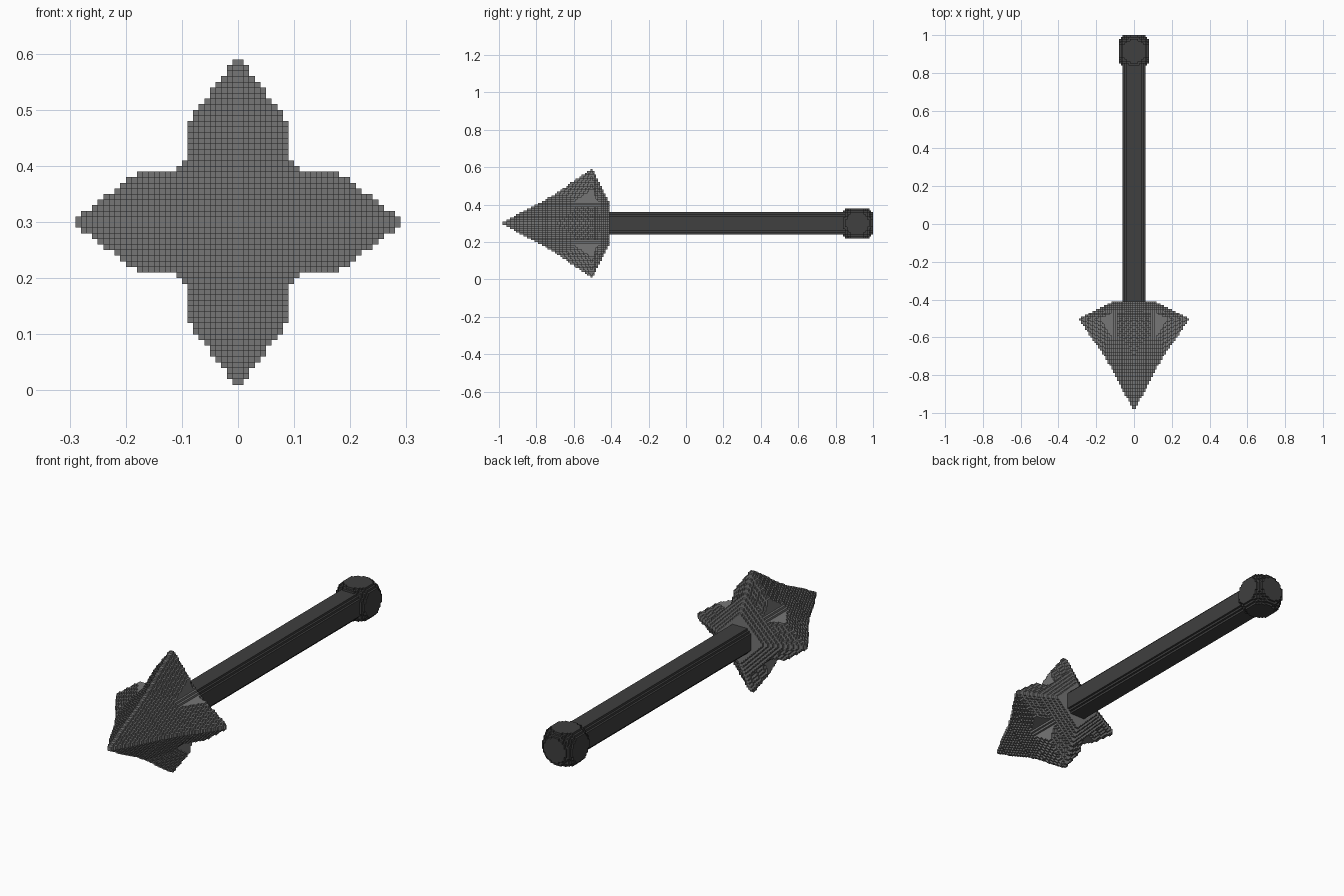
import bpy, bmesh
from math import hypot, floor

if "Cube" in bpy.data.objects:
    bpy.data.objects.remove(bpy.data.objects["Cube"])

C = 0.01      # block size
AXIS_Z = 0.3  # height of the weapon's centre line


def material(name, v):
    m = bpy.data.materials.new(name)
    m.diffuse_color = (v, v, v, 1)
    m.use_nodes = True
    m.node_tree.nodes["Principled BSDF"].inputs["Base Color"].default_value = m.diffuse_color
    return m


def block_part(name, inside, half, y0, y1, mat, step=C):
    """Fill the shape given by inside(|x|, y, |z|) with blocks and keep the outer skin."""
    n, ny = round(half / C), max(1, round((y1 - y0) / step))
    centre = lambda i, j, k: (abs((i + .5) * C), y0 + (j + .5) * step, abs((k + .5) * C))
    cells = {(i, j, k) for i in range(-n, n) for j in range(ny) for k in range(-n, n)
             if inside(*centre(i, j, k))}
    bm = bmesh.new()
    verts = {}

    def vert(p):
        if p not in verts:
            verts[p] = bm.verts.new((p[0] * C, y0 + p[1] * step, AXIS_Z + p[2] * C))
        return verts[p]

    for c in cells:
        for a in range(3):
            for s in (0, 1):
                nb = list(c)
                nb[a] += 2 * s - 1
                if tuple(nb) in cells:
                    continue
                quad = []
                for u, v in ((0, 0), (1, 0), (1, 1), (0, 1)):
                    p = list(c)
                    p[a] += s
                    p[(a + 1) % 3] += u
                    p[(a + 2) % 3] += v
                    quad.append(vert(tuple(p)))
                bm.faces.new(quad if s else quad[::-1])
    me = bpy.data.meshes.new(name)
    bm.to_mesh(me)
    bm.free()
    me.materials.append(mat)
    ob = bpy.data.objects.new(name, me)
    bpy.context.collection.objects.link(ob)
    return ob


# four-bladed head: diamond pyramid core plus four tapered fins
def core(x, y, z):
    return x + z <= min(0.53 * (y + 1), 0.2, 0.11 + 2.1 * (-0.41 - y))


def fin(r, y, w):
    reach = min(0.3 + 0.68 * (y + 0.5), 0.11 + 2.1 * (-0.41 - y))
    return w < 0.09 and r + 1.33 * w <= reach and y > -0.76


def head(x, y, z):
    return core(x, y, z) or fin(x, y, z) or fin(z, y, x)


# rounded square bar and rounded end knob
def bar(x, y, z):
    return max(x, z) < 0.06 and hypot(x, z) < 0.067


def knob(x, y, z):
    return max(x, z) < 0.08 and x * x + z * z + (y - 0.915) ** 2 < 0.099 ** 2


steel = material("steel", 0.18)
dark = material("dark_grip", 0.05)
block_part("spear_head", head, 0.3, -1.0, -0.41, steel)
block_part("shaft", bar, 0.06, -0.41, 0.84, dark, step=1.25)
block_part("end_knob", knob, 0.08, 0.83, 1.0, dark)
